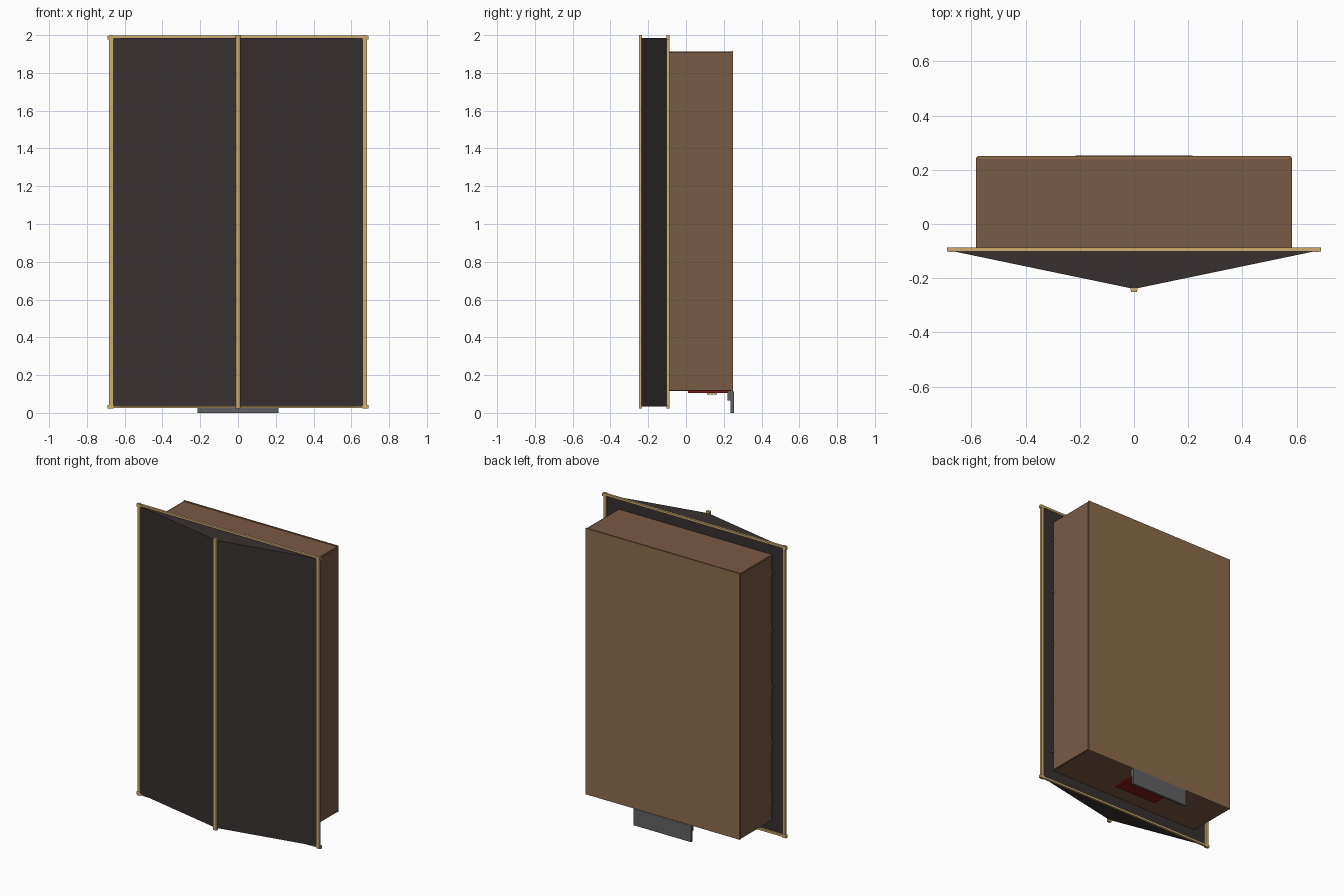
import bpy, bmesh, math
from mathutils import Vector

if "Cube" in bpy.data.objects:
    bpy.data.objects.remove(bpy.data.objects["Cube"])


def material(name, rgb):
    m = bpy.data.materials.new(name)
    m.diffuse_color = (*rgb, 1)
    m.use_nodes = True
    m.node_tree.nodes["Principled BSDF"].inputs["Base Color"].default_value = m.diffuse_color
    return m


DARK = material("dark_panel", (0.04, 0.03, 0.03))
BROWN = material("brown_wood", (0.19, 0.10, 0.06))
LIGHT = material("light_wood", (0.27, 0.15, 0.07))
TAN = material("tan_trim", (0.62, 0.42, 0.16))
RED = material("red_flap", (0.25, 0.01, 0.01))
METAL = material("grey_metal", (0.12, 0.12, 0.12))


def finish(name, bm, mat):
    bmesh.ops.recalc_face_normals(bm, faces=bm.faces)
    me = bpy.data.meshes.new(name)
    bm.to_mesh(me)
    bm.free()
    me.materials.append(mat)
    ob = bpy.data.objects.new(name, me)
    bpy.context.collection.objects.link(ob)
    return ob


def box(name, x, y, z, mat):
    """Box from (min, max) pairs on each axis."""
    bm = bmesh.new()
    bmesh.ops.create_cube(bm, size=1)
    for v in bm.verts:
        v.co = Vector([(a + b) / 2 + c * (b - a) for (a, b), c in zip((x, y, z), v.co)])
    return finish(name, bm, mat)


def prism(name, outline, z0, z1, mat):
    """Extrude an xy outline upwards."""
    bm = bmesh.new()
    f = bm.faces.new([bm.verts.new((x, y, z0)) for x, y in outline])
    ext = bmesh.ops.extrude_face_region(bm, geom=[f])
    verts = [g for g in ext["geom"] if isinstance(g, bmesh.types.BMVert)]
    bmesh.ops.translate(bm, verts=verts, vec=(0, 0, z1 - z0))
    return finish(name, bm, mat)


# Angled front panel
prism("front_panel", [(-0.67, -0.1), (-0.012, -0.237), (0.012, -0.237), (0.67, -0.1)],
      0.035, 1.985, DARK)

# Centre trim on the ridge
prism("ridge_trim", [(-0.014, -0.234), (-0.011, -0.25), (0.011, -0.25), (0.014, -0.234)],
      0.022, 2.0, TAN)

# Frame round the back edge of the panel
for s, side in ((-1, "left"), (1, "right")):
    xs = sorted((s * 0.662, s * 0.682))
    box(side + "_trim", xs, (-0.104, -0.088), (0.022, 2.0), TAN)
    for z, end in ((0.035, "bottom"), (1.988, "top")):
        xc = sorted((s * 0.66, s * 0.69))
        box(f"{side}_{end}_corner", xc, (-0.102, -0.087), (z - 0.012, z + 0.008), TAN)
for z, end in ((0.033, "bottom"), (1.99, "top")):
    box(end + "_trim", (-0.686, 0.686), (-0.102, -0.087), (z - 0.007, z + 0.007), TAN)

# Cabinet: side walls, body and back board
box("cabinet_body", (-0.574, 0.574), (-0.1, 0.243), (0.115, 1.912), BROWN)
for s, side in ((-1, "left"), (1, "right")):
    box(side + "_wall", sorted((s * 0.57, s * 0.582)), (-0.092, 0.245), (0.118, 1.908), BROWN)
    # Small pegs joining wall and panel
    for i in range(5):
        z = 0.25 + i * 0.385
        box(f"{side}_peg_{i + 1}", sorted((s * 0.57, s * 0.59)), (-0.1, -0.088),
            (z - 0.008, z + 0.008), BROWN)
box("back_board", (-0.578, 0.578), (0.24, 0.25), (0.112, 1.916), LIGHT)

# Underside flaps with a small grip
for s, side in ((-1, "left"), (1, "right")):
    box(side + "_flap", sorted((s * 0.004, s * 0.16)), (0.01, 0.22), (0.106, 0.117), RED)
box("flap_grip", (-0.025, 0.025), (0.11, 0.165), (0.098, 0.108), TAN)

# Hanging metal plate and its bracket
box("plate_bracket", (-0.21, 0.21), (0.22, 0.238), (0.065, 0.117), METAL)
box("hanging_plate", (-0.215, 0.215), (0.236, 0.253), (0.0, 0.113), METAL)
